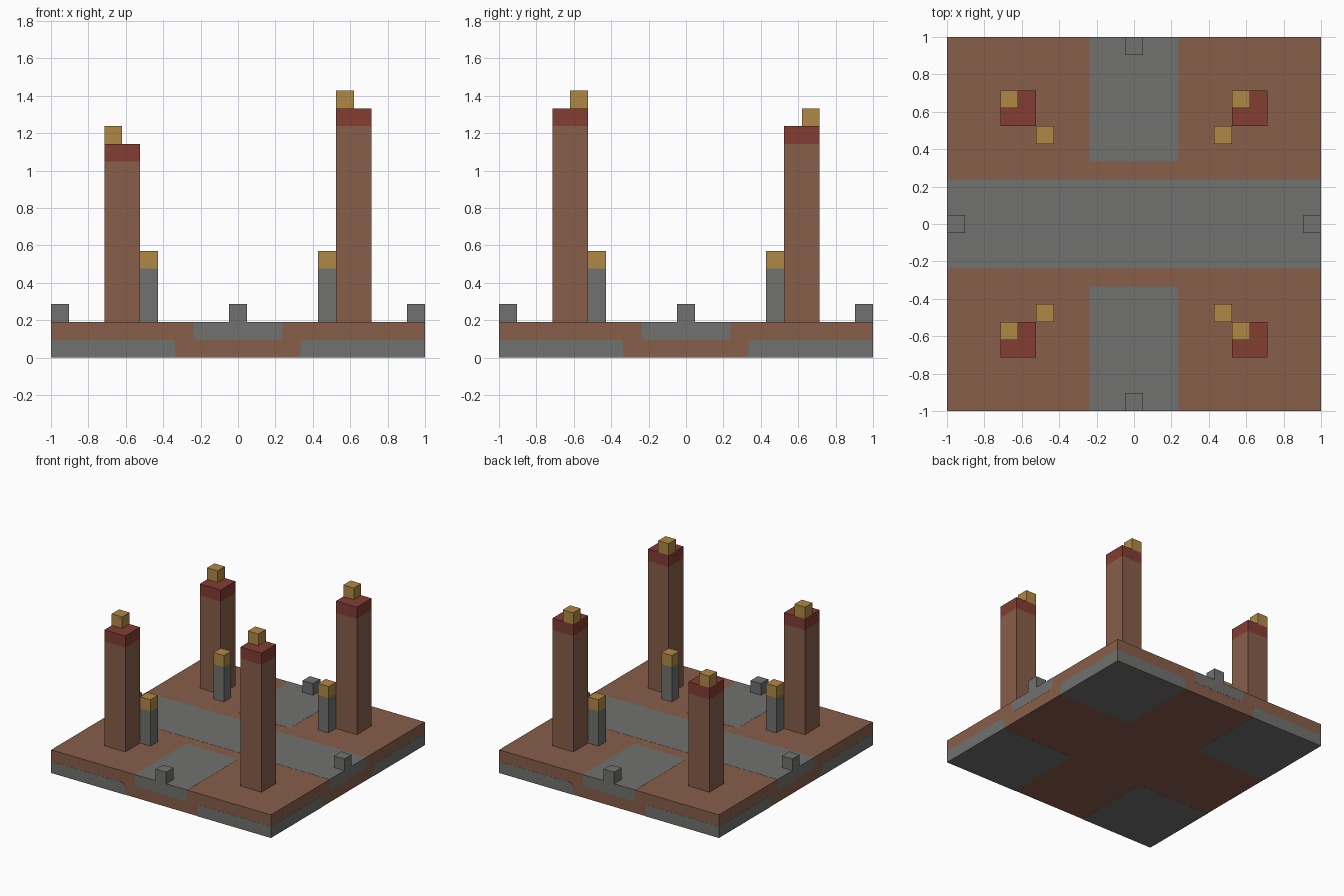
import bpy, bmesh, math
from mathutils import Matrix, Vector

if "Cube" in bpy.data.objects:
    bpy.data.objects.remove(bpy.data.objects["Cube"])

U = 2 / 21        # one building block
SKIN = 0.001      # how far painted panels stand proud
THICK = 0.004
HALF = 10.5       # half the base width in blocks


def material(name, rgb):
    linear = [((c / 255 + 0.055) / 1.055) ** 2.4 for c in rgb] + [1]
    mat = bpy.data.materials.new(name)
    mat.use_nodes = True
    mat.diffuse_color = linear
    bsdf = next(n for n in mat.node_tree.nodes if n.type == "BSDF_PRINCIPLED")
    bsdf.inputs["Base Color"].default_value = linear
    return mat


BROWN = material("brown clay", (135, 94, 74))
GREY = material("grey stone", (113, 113, 111))
RED = material("dark red", (131, 61, 52))
GOLD = material("gold", (176, 137, 69))


def make_object(name, bm, mat):
    mesh = bpy.data.meshes.new(name)
    bmesh.ops.recalc_face_normals(bm, faces=bm.faces)
    bm.to_mesh(mesh)
    bm.free()
    mesh.materials.append(mat)
    obj = bpy.data.objects.new(name, mesh)
    bpy.context.collection.objects.link(obj)


def box(name, mat, x, y, width, bottom, top, inset=0.0):
    """Square block centred on x, y; all sizes in blocks."""
    bm = bmesh.new()
    bmesh.ops.create_cube(bm, size=1)
    w = width * U - 2 * inset
    h = (top - bottom) * U - 2 * inset
    bmesh.ops.scale(bm, vec=(w, w, h), verts=bm.verts)
    bmesh.ops.translate(bm, vec=(x * U, y * U, (bottom + top) / 2 * U), verts=bm.verts)
    make_object(name, bm, mat)


def add_panel(bm, rect, bounds, outer, matrix):
    """Thin rounded rectangle, cut square where it passes the bounds."""
    u0, u1, v0, v1 = rect
    r, steps = 0.25, 5
    points = []
    corners = [(u1 - r, v1 - r), (u0 + r, v1 - r), (u0 + r, v0 + r), (u1 - r, v0 + r)]
    for i, (cu, cv) in enumerate(corners):
        for s in range(steps + 1):
            a = (i + s / steps) * math.pi / 2
            u = min(max(cu + r * math.cos(a), bounds[0]), bounds[1])
            v = min(max(cv + r * math.sin(a), bounds[2]), bounds[3])
            p = Vector((u * U, v * U, outer))
            if all((p - q).length > 1e-5 for q in points):
                points.append(p)
    face = bm.faces.new([bm.verts.new(matrix @ p) for p in points])
    inward = matrix.to_3x3() @ Vector((0, 0, -THICK))
    top = bmesh.ops.extrude_face_region(bm, geom=[face], use_keep_orig=True)
    moved = [g for g in top["geom"] if isinstance(g, bmesh.types.BMVert)]
    bmesh.ops.translate(bm, vec=inward, verts=moved)


# Base slab
box("base", BROWN, 0, 0, 21, 0, 2, SKIN)

# Paving on top: a full strip and two end patches
flat = (-HALF, HALF, -HALF, HALF)
bm = bmesh.new()
for rect in [(-12, 12, -2.5, 2.5), (-2.5, 2.5, 3.5, 12), (-2.5, 2.5, -12, -3.5)]:
    add_panel(bm, rect, flat, 2 * U, Matrix())
make_object("top_paving", bm, GREY)

# Panels round the four sides
bm = bmesh.new()
upright = Matrix.Rotation(math.pi / 2, 4, "X")
for k in range(4):
    turn = Matrix.Rotation(k * math.pi / 2, 4, "Z") @ upright
    for rect in [(-2.5, 2.5, 1, 3), (3.5, 12, -1, 1), (-12, -3.5, -1, 1)]:
        add_panel(bm, rect, (-HALF, HALF, 0, 2), 1.0, turn)
make_object("side_panels", bm, GREY)

# Corner patches underneath
bm = bmesh.new()
for k in range(4):
    turn = Matrix.Rotation(k * math.pi / 2, 4, "Z") @ Matrix.Rotation(math.pi, 4, "X")
    add_panel(bm, (3.5, 12, 3.5, 12), flat, 0, turn)
make_object("underside_patches", bm, GREY)

# Corner towers of differing height, each with a small post beside it
towers = {"front_left": (1, -1, 14), "back_left": (1, 1, 13),
          "front_right": (-1, -1, 12), "back_right": (-1, 1, 11)}
for name, (sx, sy, top) in towers.items():
    x, y = sx * 6.5, sy * 6.5
    box(name + "_tower", BROWN, x, y, 2, 2, top - 1)
    box(name + "_tower_cap", RED, x, y, 2, top - 1, top)
    box(name + "_tower_finial", GOLD, x - 0.5, y + 0.5, 1, top, top + 1)
    box(name + "_post", GREY, sx * 5, sy * 5, 1, 2, 5)
    box(name + "_post_lamp", GOLD, sx * 5, sy * 5, 1, 5, 6)

# Marker stones at the middle of each edge
for name, x, y in [("left", 10, 0), ("right", -10, 0), ("front", 0, -10), ("back", 0, 10)]:
    box(name + "_marker_stone", GREY, x, y, 1, 2, 3)
